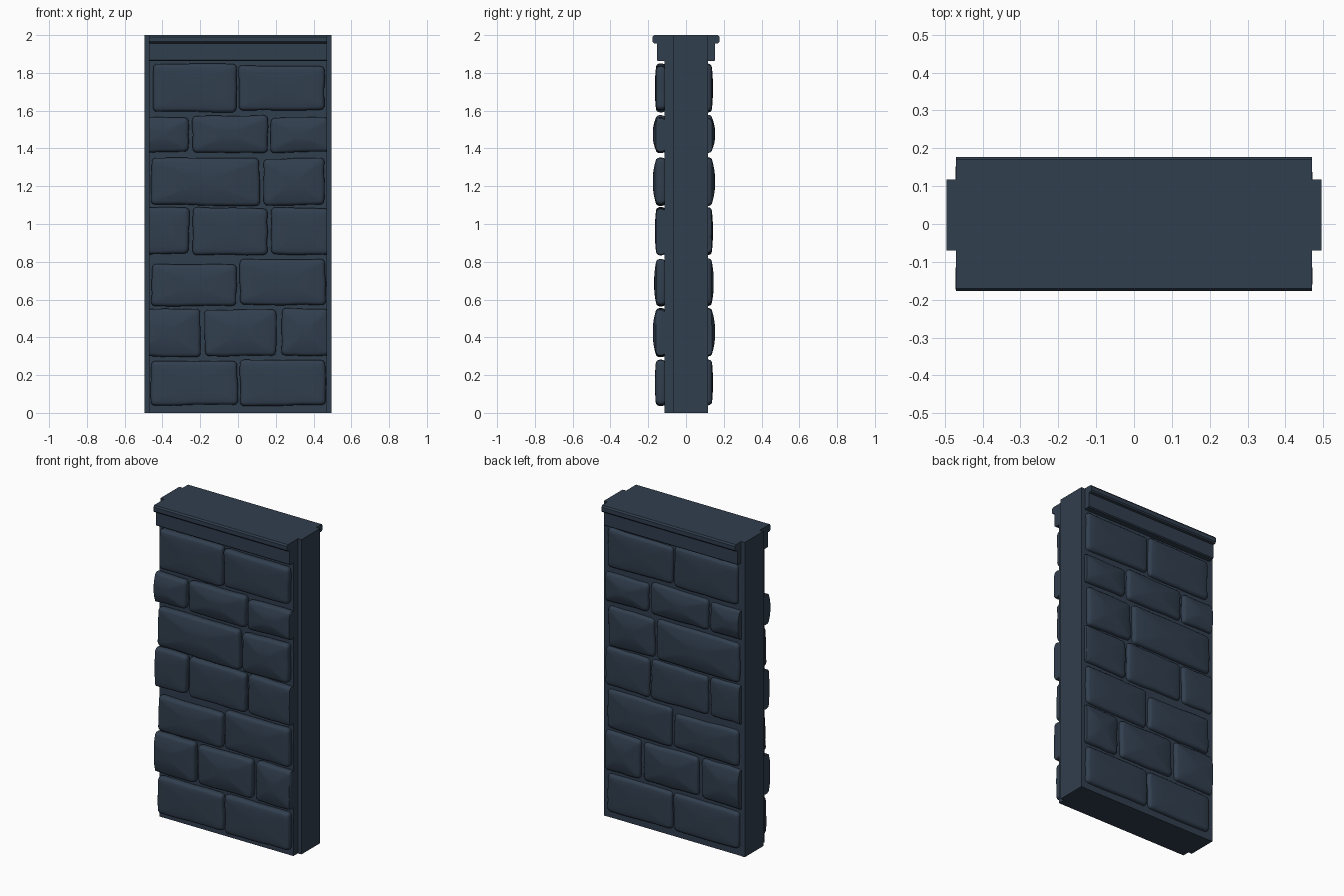
import bpy, bmesh, math, random
from mathutils import Vector

if "Cube" in bpy.data.objects:
    bpy.data.objects.remove(bpy.data.objects["Cube"])
random.seed(4)

slate = bpy.data.materials.new("slate blue stone")
slate.diffuse_color = (0.031, 0.049, 0.077, 1)
slate.use_nodes = True
slate.node_tree.nodes["Principled BSDF"].inputs["Base Color"].default_value = slate.diffuse_color


def finish(bm, name, smooth=False):
    bmesh.ops.recalc_face_normals(bm, faces=bm.faces[:])
    mesh = bpy.data.meshes.new(name)
    bm.to_mesh(mesh)
    bm.free()
    mesh.materials.append(slate)
    ob = bpy.data.objects.new(name, mesh)
    bpy.context.collection.objects.link(ob)
    if smooth:
        bpy.ops.object.select_all(action='DESELECT')
        ob.select_set(True)
        bpy.context.view_layer.objects.active = ob
        bpy.ops.object.shade_smooth_by_angle(angle=math.radians(40))
    return ob


def box(name, x0, x1, y0, y1, z0, z1):
    bm = bmesh.new()
    bmesh.ops.create_cube(bm, size=1)
    for v in bm.verts:
        v.co = ((x0 + x1) / 2 + v.co.x * (x1 - x0),
                (y0 + y1) / 2 + v.co.y * (y1 - y0),
                (z0 + z1) / 2 + v.co.z * (z1 - z0))
    return finish(bm, name)


# Wall core and the narrower tongues on both ends
box("wall_core", -0.47, 0.47, -0.115, 0.115, 0, 1.9)
box("left_end_tongue", -0.495, -0.47, -0.07, 0.117, 0, 2)
box("right_end_tongue", 0.47, 0.495, -0.07, 0.117, 0, 2)

# Coping: half profile (y, z) mirrored and extruded along x
half = [(0.115, 1.862), (0.148, 1.862), (0.154, 1.868), (0.154, 1.955),
        (0.170, 1.957), (0.177, 1.965), (0.177, 1.990), (0.170, 2.0)]
profile = half + [(-y, z) for y, z in reversed(half)]
bm = bmesh.new()
face = bm.faces.new([bm.verts.new((-0.47, y, z)) for y, z in profile])
ext = bmesh.ops.extrude_face_region(bm, geom=[face])
for v in ext['geom']:
    if isinstance(v, bmesh.types.BMVert):
        v.co.x = 0.47
finish(bm, "coping")

L, R = -0.56, 0.482      # stones running past the ends are trimmed there
# Each course: shoulder depth, peak depth, stones (x0, x1, z0, z1)
courses = [
    (0.045, 0.050, [(-.458, -.003, .04, .278), (.008, .463, .04, .278)]),
    (0.046, 0.062, [(L, -.20, .30, .552), (-.177, .204, .305, .545), (.23, R, .30, .552)]),
    (0.044, 0.054, [(-.458, -.006, .57, .79), (.013, .462, .57, .815)]),
    (0.044, 0.050, [(L, -.26, .84, 1.085), (-.242, .153, .84, 1.085), (.173, R, .84, 1.085)]),
    (0.046, 0.062, [(-.458, .114, 1.10, 1.35), (.133, .458, 1.10, 1.347)]),
    (0.046, 0.062, [(L, -.26, 1.38, 1.563), (-.242, .156, 1.38, 1.575), (.175, R, 1.38, 1.563)]),
    (0.044, 0.050, [(-.449, -.008, 1.59, 1.845), (.003, .459, 1.60, 1.84)]),
]


def outline(x0, x1, z0, z1):
    """Slightly crooked rounded rectangle, as (x, z) points."""
    r, n, pts = 0.022, 4, []
    cx, cz = (x0 + x1) / 2, (z0 + z1) / 2
    j = lambda a: random.uniform(-a, a)
    corners = [(x1 + j(.004), z1 + j(.005)), (x0 + j(.004), z1 + j(.005)),
               (x0 + j(.004), z0 + j(.005)), (x1 + j(.004), z0 + j(.005))]
    for i, (x, z) in enumerate(corners):
        ax = x - math.copysign(r, x - cx)
        az = z - math.copysign(r, z - cz)
        for k in range(n + 1):
            a = math.pi / 2 * (i + k / n)
            pts.append((ax + r * math.cos(a), az + r * math.sin(a)))
        nx, nz = corners[(i + 1) % 4]
        bx = nx - math.copysign(r, nx - cx)
        bz = nz - math.copysign(r, nz - cz)
        ex, ez = bx + r * math.cos(a), bz + r * math.sin(a)
        px, pz = pts[-1]
        for t in (0.25, 0.5, 0.75):          # gently wavy sides
            w = j(.003)
            pts.append((px + (ex - px) * t + (w if i % 2 else 0),
                        pz + (ez - pz) * t + (0 if i % 2 else w)))
    return pts


def stone(name, rect, shoulder, peak, side, shift):
    x0, x1, z0, z1 = rect
    cx, cz, hw, hh = (x0 + x1) / 2, (z0 + z1) / 2, (x1 - x0) / 2, (z1 - z0) / 2
    pts = outline(*rect)
    # rings: inset from the outline and depth over the wall face
    rings = [(0.004, 0.0), (0.0, 0.012), (0.0, shoulder - .020),
             (0.003, shoulder - .010), (0.009, shoulder - .003), (0.018, shoulder)]
    rings = [(1 - i / hw, 1 - i / hh, d) for i, d in rings]
    sx, sz, _ = rings[-1]
    for f in (0.8, 0.55, 0.28):
        rings.append((sx * f, sz * f, shoulder + (peak - shoulder) * (1 - f * f)))
    bm = bmesh.new()
    loops = []
    for fx, fz, d in rings:
        y = side * max(0.1, 0.115 + d - shift)
        loops.append([bm.verts.new((cx + (x - cx) * fx, y, cz + (z - cz) * fz))
                      for x, z in pts])
    m = len(pts)
    for a, b in zip(loops, loops[1:]):
        for i in range(m):
            bm.faces.new((a[i], a[(i + 1) % m], b[(i + 1) % m], b[i]))
    bm.faces.new(loops[-1])
    bm.faces.new(loops[0])
    # trim at the wall ends and close the cut
    for s in (-1, 1):
        bmesh.ops.bisect_plane(bm, geom=bm.verts[:] + bm.edges[:] + bm.faces[:],
                               plane_co=(0.471 * s, 0, 0), plane_no=(s, 0, 0),
                               clear_outer=True)
    open_edges = [e for e in bm.edges if e.is_boundary]
    if open_edges:
        bmesh.ops.holes_fill(bm, edges=open_edges, sides=0)
    finish(bm, name, True)


# Stone courses on the front and, set a little deeper, on the back
for side, shift, label in ((-1, 0.0, "front"), (1, 0.022, "back")):
    for c, (shoulder, peak, rects) in enumerate(courses):
        for s, rect in enumerate(rects):
            stone(f"{label}_stone_{c + 1}_{s + 1}", rect, shoulder, peak, side, shift)
